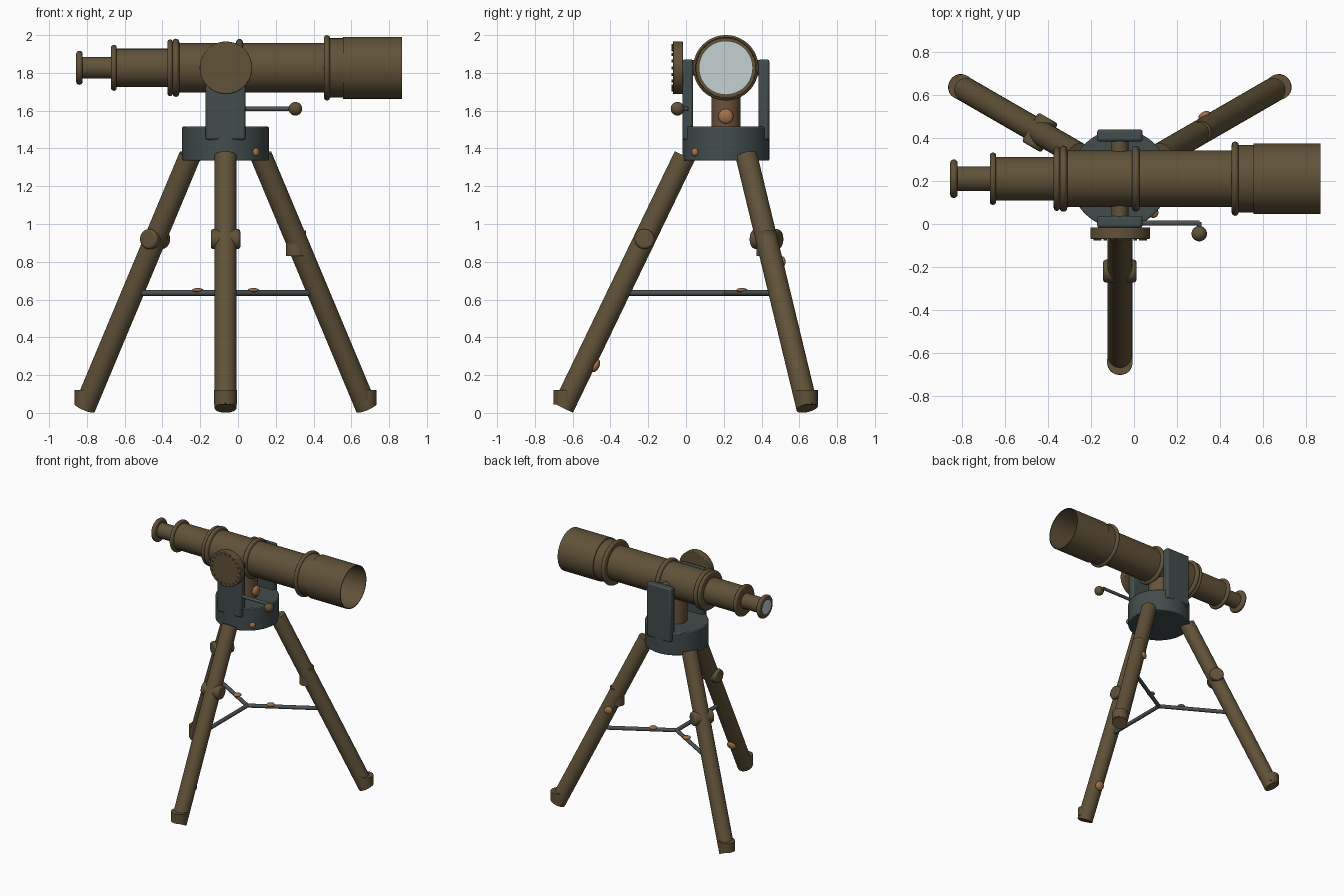
import bpy, bmesh, math
from mathutils import Vector

if "Cube" in bpy.data.objects:
    bpy.data.objects.remove(bpy.data.objects["Cube"])

def mat(name, c):
    m = bpy.data.materials.new(name)
    m.diffuse_color = (*c, 1)
    m.use_nodes = True
    m.node_tree.nodes["Principled BSDF"].inputs["Base Color"].default_value = m.diffuse_color
    return m

BRASS = mat("aged brass", (0.120, 0.084, 0.040))
GREY = mat("slate grey", (0.055, 0.072, 0.072))
STEEL = mat("steel", (0.075, 0.085, 0.090))
COPPER = mat("copper", (0.36, 0.165, 0.068))
GLASS = mat("pale glass", (0.56, 0.64, 0.64))
POST = mat("bronze", (0.145, 0.085, 0.042))

CX, CY, AZ = -0.066, 0.211, 1.827      # tripod centre, tube axis height

def finish(name, bm, m):
    bmesh.ops.recalc_face_normals(bm, faces=bm.faces)
    me = bpy.data.meshes.new(name)
    bm.to_mesh(me)
    bm.free()
    me.materials.append(m)
    ob = bpy.data.objects.new(name, me)
    bpy.context.collection.objects.link(ob)
    bpy.ops.object.select_all(action='DESELECT')
    ob.select_set(True)
    bpy.context.view_layer.objects.active = ob
    bpy.ops.object.shade_smooth_by_angle(angle=math.radians(35))
    return ob

def bevel(ob, w, seg=2):
    b = ob.modifiers.new("bevel", 'BEVEL')
    b.width, b.segments, b.limit_method = w, seg, 'ANGLE'
    return ob

def rod(name, a, b, r, m, seg=32):
    """Cylinder between two points."""
    a, b = Vector(a), Vector(b)
    bm = bmesh.new()
    bmesh.ops.create_cone(bm, cap_ends=True, segments=seg, radius1=r, radius2=r, depth=(b - a).length)
    q = Vector((0, 0, 1)).rotation_difference(b - a)
    bmesh.ops.rotate(bm, verts=bm.verts, matrix=q.to_matrix(), cent=(0, 0, 0))
    bmesh.ops.translate(bm, verts=bm.verts, vec=(a + b) / 2)
    return finish(name, bm, m)

def ball(name, c, size, m, axis=(0, 0, 1)):
    """Ellipsoid: size = (radius, height along axis)."""
    bm = bmesh.new()
    bmesh.ops.create_uvsphere(bm, u_segments=24, v_segments=14, radius=1)
    bmesh.ops.scale(bm, verts=bm.verts, vec=(size[0], size[0], size[1]))
    q = Vector((0, 0, 1)).rotation_difference(Vector(axis))
    bmesh.ops.rotate(bm, verts=bm.verts, matrix=q.to_matrix(), cent=(0, 0, 0))
    bmesh.ops.translate(bm, verts=bm.verts, vec=c)
    return finish(name, bm, m)

def box(name, lo, hi, m, bev):
    bm = bmesh.new()
    bmesh.ops.create_cube(bm, size=1)
    lo, hi = Vector(lo), Vector(hi)
    bmesh.ops.scale(bm, verts=bm.verts, vec=hi - lo)
    bmesh.ops.translate(bm, verts=bm.verts, vec=(lo + hi) / 2)
    return bevel(finish(name, bm, m), bev)

def lathe(name, prof, m, seg=64):
    """Revolve (x, radius) points about the tube axis."""
    bm = bmesh.new()
    vs = [bm.verts.new((x, CY, AZ + r)) for x, r in prof]
    es = [bm.edges.new(p) for p in zip(vs, vs[1:])]
    bmesh.ops.spin(bm, geom=vs + es, cent=(0, CY, AZ), axis=(1, 0, 0), angle=2 * math.pi, steps=seg)
    bmesh.ops.remove_doubles(bm, verts=bm.verts, dist=1e-4)
    return finish(name, bm, m)

def ring(name, x0, x1, r, inner):
    """Band with a rounded rim."""
    h, c = (x1 - x0) / 2, (x0 + x1) / 2
    arc = [(c - h * math.cos(t * math.pi / 8), r - h + h * math.sin(t * math.pi / 8)) for t in range(9)]
    return lathe(name, [(x0, inner)] + arc + [(x1, inner)], BRASS)

# telescope tubes
lathe("eyepiece_tube", [(-0.84, 0.058), (-0.65, 0.058)], BRASS)
lathe("draw_tube", [(-0.655, 0.05), (-0.655, 0.101), (-0.34, 0.101)], BRASS)
lathe("main_tube", [(-0.34, 0.09), (-0.34, 0.132), (0.47, 0.132)], BRASS)
lathe("dew_shield", [(0.47, 0.13), (0.47, 0.157), (0.557, 0.157), (0.557, 0.164), (0.868, 0.164),
                     (0.868, 0.158), (0.50, 0.156), (0.50, 0.13)], BRASS)

# bands round the tubes
ring("eyepiece_rim", -0.857, -0.822, 0.090, 0.055)
ring("draw_tube_band", -0.672, -0.642, 0.122, 0.05)
ring("rear_band", -0.374, -0.345, 0.150, 0.09)
ring("rear_band_second", -0.346, -0.311, 0.154, 0.12)
ring("middle_band", -0.010, 0.026, 0.153, 0.12)
ring("front_band", 0.455, 0.487, 0.173, 0.12)

# lenses
rod("front_lens", (0.50, CY, AZ), (0.52, CY, AZ), 0.143, GLASS, 48)
rod("eyepiece_lens", (-0.85, CY, AZ), (-0.83, CY, AZ), 0.068, GLASS, 40)

# hub, post and yoke
bevel(rod("hub", (CX, CY, 1.335), (CX, CY, 1.515), 0.230, GREY, 64), 0.006)
rod("centre_post", (CX, CY, 1.50), (CX, CY, 1.74), 0.077, POST)
ball("post_bolt", (CX + 0.077, CY, 1.57), (0.040, 0.022), COPPER, (1, 0, 0))
ball("hub_bolt", (CX + 0.161, CY - 0.164, 1.38), (0.022, 0.016), COPPER, (1, -1, 0))
box("front_yoke_plate", (-0.172, -0.018, 1.445), (0.040, 0.038, 1.872), GREY, 0.012)
box("back_yoke_plate", (-0.172, 0.384, 1.445), (0.040, 0.441, 1.872), GREY, 0.012)
rod("tilt_axle", (CX, -0.01, AZ), (CX, 0.40, AZ), 0.04, BRASS)

# tilt knob with studs round its face
KX = -0.064
bevel(rod("tilt_knob", (KX, -0.070, AZ), (KX, -0.016, AZ), 0.139, BRASS, 64), 0.005)
for i in range(20):
    a = i * math.tau / 20
    x, z = KX + 0.118 * math.cos(a), AZ + 0.118 * math.sin(a)
    rod("knob_stud", (x, -0.077, z), (x, -0.065, z), 0.008, BRASS, 10)

# lever
rod("lever_rod", (0.03, 0.004, 1.61), (0.305, 0.004, 1.61), 0.012, STEEL, 16)
rod("lever_tip", (0.304, 0.010, 1.61), (0.304, -0.045, 1.61), 0.011, STEEL, 16)
ball("lever_ball", (0.304, -0.045, 1.61), (0.036, 0.036), BRASS)

# tripod
TOP, BOT = (0.218, 1.36), (0.862, 0.026)
for name, deg in (("front", -90), ("right", 30), ("left", 150)):
    a = math.radians(deg)
    d = Vector((math.cos(a), math.sin(a), 0))
    t = Vector((-d.y, d.x, 0))

    def at(r, z):
        return Vector((CX, CY, z)) + d * r

    def axis_r(z):
        return TOP[0] + (TOP[1] - z) / (TOP[1] - BOT[1]) * (BOT[0] - TOP[0])

    rod(name + "_leg", at(*TOP), at(*BOT), 0.058, BRASS)
    rod(name + "_foot", at(0.853, 0.045), at(0.853, 0.12), 0.060, BRASS)
    rod(name + "_spreader", at(0, 0.635), at(axis_r(0.635), 0.635), 0.015, STEEL, 16)
    k = at(axis_r(0.92), 0.92)
    if name == "right":
        # upright clamp and side bolt
        rod("right_clamp", k - Vector((0, 0, 0.09)), k + Vector((0, 0, 0.045)), 0.053, BRASS)
        ball("right_leg_bolt", at(axis_r(0.80), 0.80) + t * 0.058, (0.030, 0.018), COPPER, t)
    else:
        bevel(rod(name + "_clamp", k - t * 0.078, k + t * 0.078, 0.053, BRASS), 0.012)
    if name == "front":
        n = (d * -0.9 + Vector((0, 0, -0.436)))
        ball("front_leg_bolt", at(axis_r(0.275), 0.275) + n * 0.058, (0.036, 0.020), COPPER, n)
    else:
        ball(name + "_spreader_bolt", at(0.17, 0.65), (0.030, 0.011), COPPER)
